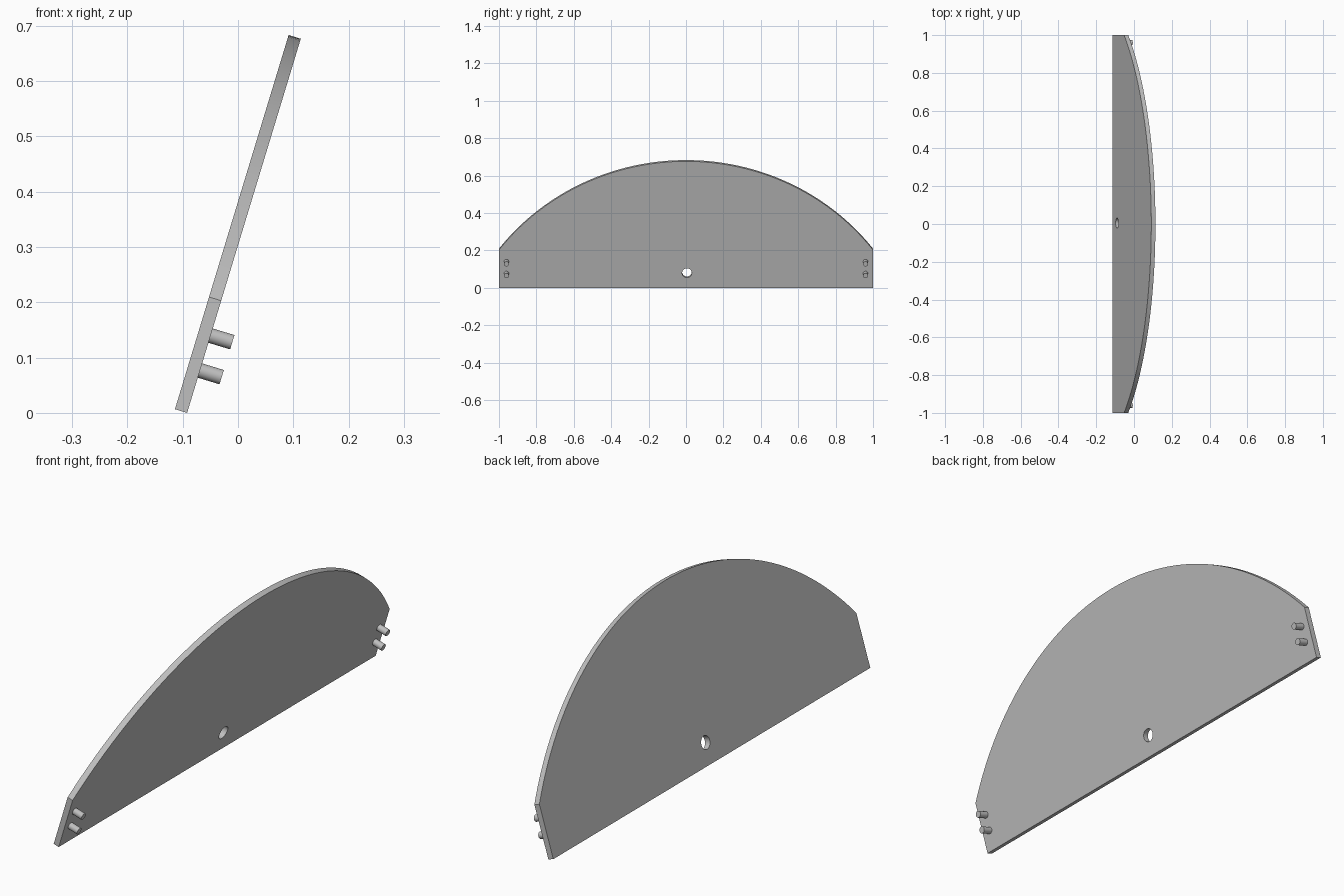
import bpy
import bmesh
from math import sin, cos, radians, asin
from mathutils import Matrix, Vector

if "Cube" in bpy.data.objects:
    bpy.data.objects.remove(bpy.data.objects["Cube"], do_unlink=True)

TILT = radians(16.9)
THICK = 0.023
SIDE_H, TOP_H = 0.212, 0.707
PEG_Y, PEG_R, PEG_LEN = 0.96, 0.0135, 0.041

# Plate frame: local x runs along world y, local y up the slope, local z out of the face
s, c = sin(TILT), cos(TILT)
FRAME = Matrix(((0, s, c, -0.092),
                (1, 0, 0, 0),
                (0, c, -s, 0),
                (0, 0, 0, 1)))

grey = bpy.data.materials.new("plain_grey")
grey.use_nodes = True
colour = (0.52, 0.52, 0.52, 1)
grey.diffuse_color = colour
grey.node_tree.nodes["Principled BSDF"].inputs["Base Color"].default_value = colour


def add_object(name, bm):
    bmesh.ops.recalc_face_normals(bm, faces=bm.faces)
    mesh = bpy.data.meshes.new(name)
    bm.to_mesh(mesh)
    bm.free()
    mesh.materials.append(grey)
    obj = bpy.data.objects.new(name, mesh)
    obj.matrix_world = FRAME
    bpy.context.collection.objects.link(obj)
    return obj


def cylinder(name, x, y, z0, z1, radius):
    bm = bmesh.new()
    bmesh.ops.create_cone(bm, cap_ends=True, segments=32, radius1=radius,
                          radius2=radius, depth=z1 - z0,
                          matrix=Matrix.Translation((x, y, (z0 + z1) / 2)))
    return add_object(name, bm)


def smooth(obj):
    bpy.ops.object.select_all(action='DESELECT')
    obj.select_set(True)
    bpy.context.view_layer.objects.active = obj
    bpy.ops.object.shade_smooth_by_angle(angle=radians(30))


# Plate outline: straight base and sides closed by a circular arc
rise = TOP_H - SIDE_H
radius = (1 + rise * rise) / (2 * rise)
half = asin(1 / radius)
STEPS = 72
outline = [(-1, 0), (1, 0)]
for i in range(STEPS + 1):
    a = half * (1 - 2 * i / STEPS)
    outline.append((radius * sin(a), TOP_H - radius + radius * cos(a)))

bm = bmesh.new()
face = bm.faces.new([bm.verts.new((x, y, -THICK)) for x, y in outline])
ext = bmesh.ops.extrude_face_region(bm, geom=[face], use_keep_orig=True)
bmesh.ops.translate(bm, vec=Vector((0, 0, THICK)),
                    verts=[v for v in ext["geom"] if isinstance(v, bmesh.types.BMVert)])
plate = add_object("arched_plate", bm)

# Round hole near the base
cutter = cylinder("hole_cutter", 0.005, 0.083, -0.1, 0.1, 0.026)
cutter.hide_render = True
cut = plate.modifiers.new("hole", 'BOOLEAN')
cut.operation = 'DIFFERENCE'
cut.solver = 'EXACT'
cut.object = cutter
bpy.context.view_layer.objects.active = plate
bpy.ops.object.modifier_apply(modifier=cut.name)
bpy.data.objects.remove(cutter, do_unlink=True)
smooth(plate)

# Two pegs at each end of the plate
for side, x in (("left", PEG_Y), ("right", -PEG_Y)):
    for level, y in (("lower", 0.08), ("upper", 0.146)):
        smooth(cylinder(f"{level}_{side}_peg", x, y, -THICK / 2, PEG_LEN, PEG_R))
